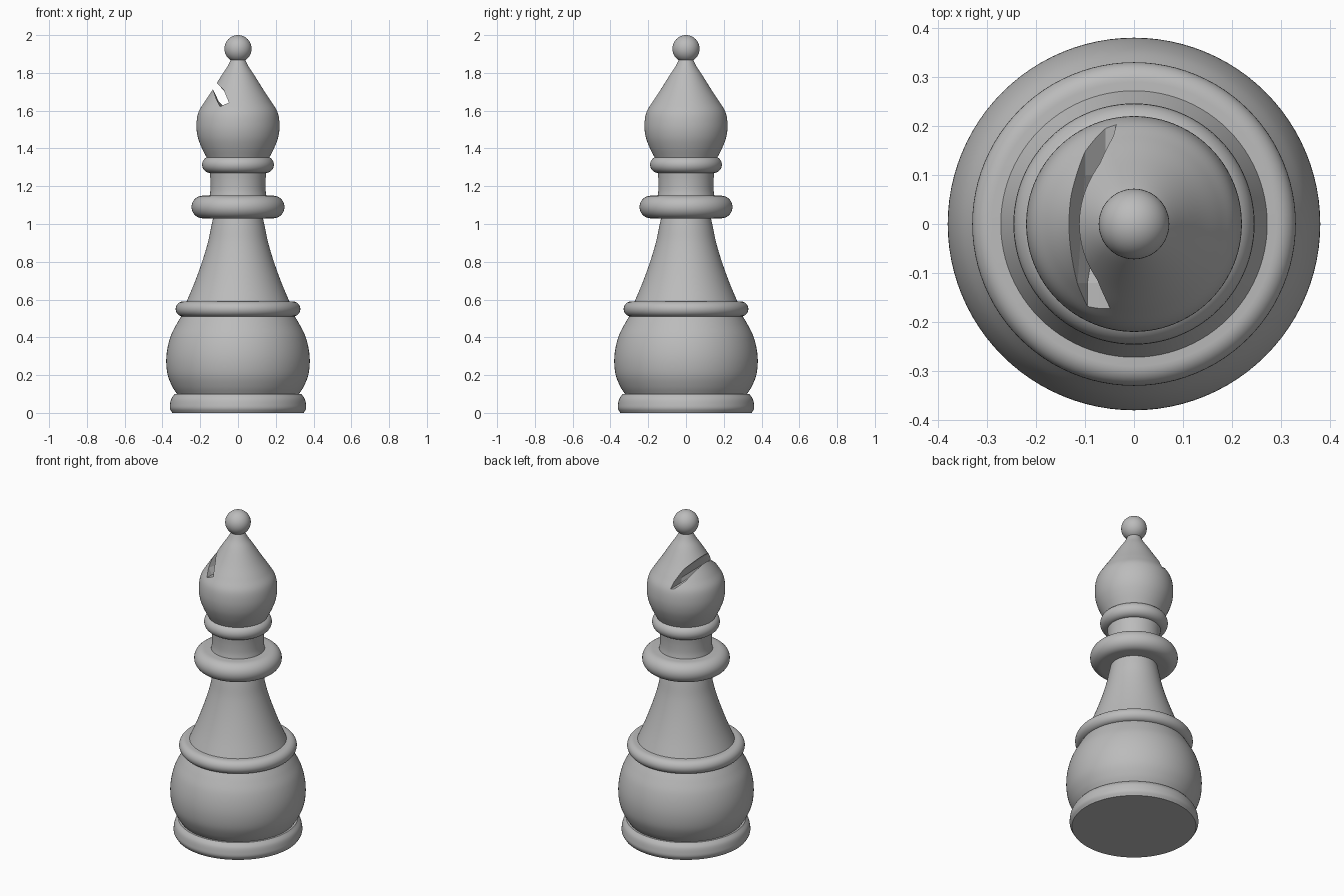
import bpy
import bmesh
from math import sin, cos, pi, radians
from mathutils import Vector

if "Cube" in bpy.data.objects:
    bpy.data.objects.remove(bpy.data.objects["Cube"])

SEGMENTS = 96

grey = bpy.data.materials.new("plain grey")
grey.use_nodes = True
grey.diffuse_color = (0.5, 0.5, 0.5, 1)
grey.node_tree.nodes["Principled BSDF"].inputs["Base Color"].default_value = (0.5, 0.5, 0.5, 1)


def smooth_curve(points, steps=6):
    """Catmull-Rom curve through (radius, height) points."""
    p = [Vector(q) for q in points]
    p = [2 * p[0] - p[1]] + p + [2 * p[-1] - p[-2]]
    out = []
    for a, b, c, d in zip(p, p[1:], p[2:], p[3:]):
        for i in range(steps):
            t = i / steps
            out.append(0.5 * (2 * b + (c - a) * t + (2 * a - 5 * b + 4 * c - d) * t ** 2
                              + (3 * b - a - 3 * c + d) * t ** 3))
    return out + [p[-2]]


def rounded_rim(outer, low, high):
    """Half-round edge profile with flat top and bottom."""
    h = (high - low) / 2
    return [(outer - h + h * cos(a), low + h + h * sin(a))
            for a in (-pi / 2 + pi * i / 16 for i in range(17))]


def finish(name, bm):
    bmesh.ops.recalc_face_normals(bm, faces=bm.faces)
    mesh = bpy.data.meshes.new(name)
    bm.to_mesh(mesh)
    bm.free()
    obj = bpy.data.objects.new(name, mesh)
    bpy.context.collection.objects.link(obj)
    mesh.materials.append(grey)
    return obj


def shade(obj):
    bpy.ops.object.select_all(action="DESELECT")
    obj.select_set(True)
    bpy.context.view_layer.objects.active = obj
    bpy.ops.object.shade_smooth_by_angle(angle=radians(35))


def loft(bm, rings):
    """Join rings of equal size into a closed, capped tube."""
    loops = [[bm.verts.new(co) for co in ring] for ring in rings]
    for lo, hi in zip(loops, loops[1:]):
        n = len(lo)
        for i in range(n):
            j = (i + 1) % n
            bm.faces.new((lo[i], lo[j], hi[j], hi[i]))
    bm.faces.new(loops[0][::-1])
    bm.faces.new(loops[-1])


def lathe(name, profile):
    bm = bmesh.new()
    angles = [2 * pi * i / SEGMENTS for i in range(SEGMENTS)]
    loft(bm, [[(r * cos(a), r * sin(a), z) for a in angles] for r, z in profile])
    obj = finish(name, bm)
    shade(obj)
    return obj


# Foot, bowl and stem
lathe("foot", smooth_curve([(0.348, 0), (0.36, 0.022), (0.36, 0.045), (0.353, 0.075), (0.335, 0.1)]))
lathe("bowl", smooth_curve([(0.32, 0.095), (0.348, 0.14), (0.372, 0.2), (0.38, 0.27), (0.374, 0.34),
                            (0.355, 0.41), (0.325, 0.47), (0.298, 0.515)]))
lathe("stem", smooth_curve([(0.276, 0.58), (0.23, 0.69), (0.19, 0.8), (0.16, 0.9),
                            (0.143, 0.98), (0.13, 1.04)]))
lathe("neck", smooth_curve([(0.152, 1.14), (0.146, 1.18), (0.146, 1.23), (0.15, 1.28)]))

# Rounded rings between the sections
lathe("bowl_ring", rounded_rim(0.33, 0.51, 0.59))
lathe("collar", rounded_rim(0.246, 1.03, 1.15))
lathe("head_ring", rounded_rim(0.19, 1.27, 1.358))

# Pointed head
head = lathe("head", smooth_curve([(0.165, 1.35), (0.195, 1.41), (0.214, 1.465), (0.22, 1.525),
                                   (0.21, 1.59), (0.178, 1.645), (0.135, 1.71), (0.085, 1.79),
                                   (0.055, 1.835), (0.033, 1.88)]))

# Curved slot through the head, tapering to a point at the back
front_cut = [(-0.20, 1.83), (-0.116, 1.752), (-0.075, 1.708), (-0.048, 1.643),
             (-0.072, 1.632), (-0.095, 1.622), (-0.115, 1.66), (-0.132, 1.712), (-0.21, 1.80)]
back_cut = [(-0.20, 1.83), (-0.116, 1.752), (-0.07, 1.70), (-0.042, 1.635),
            (-0.036, 1.60), (-0.058, 1.605), (-0.10, 1.645), (-0.132, 1.712), (-0.21, 1.80)]
bm = bmesh.new()
loft(bm, [[(x, y, z) for x, z in cut]
          for y, cut in ((-0.3, front_cut), (-0.12, front_cut), (0.1, back_cut), (0.3, back_cut))])
cutter = finish("slot_cutter", bm)
cutter.hide_render = True
cutter.hide_viewport = True
slot = head.modifiers.new("slot", "BOOLEAN")
slot.operation = "DIFFERENCE"
slot.solver = "EXACT"
slot.object = cutter
head.modifiers.move(len(head.modifiers) - 1, 0)

# Ball on the tip
bpy.ops.mesh.primitive_uv_sphere_add(segments=48, ring_count=24, radius=0.072, location=(0, 0, 1.928))
ball = bpy.context.object
ball.name = "ball"
ball.data.materials.append(grey)
shade(ball)
